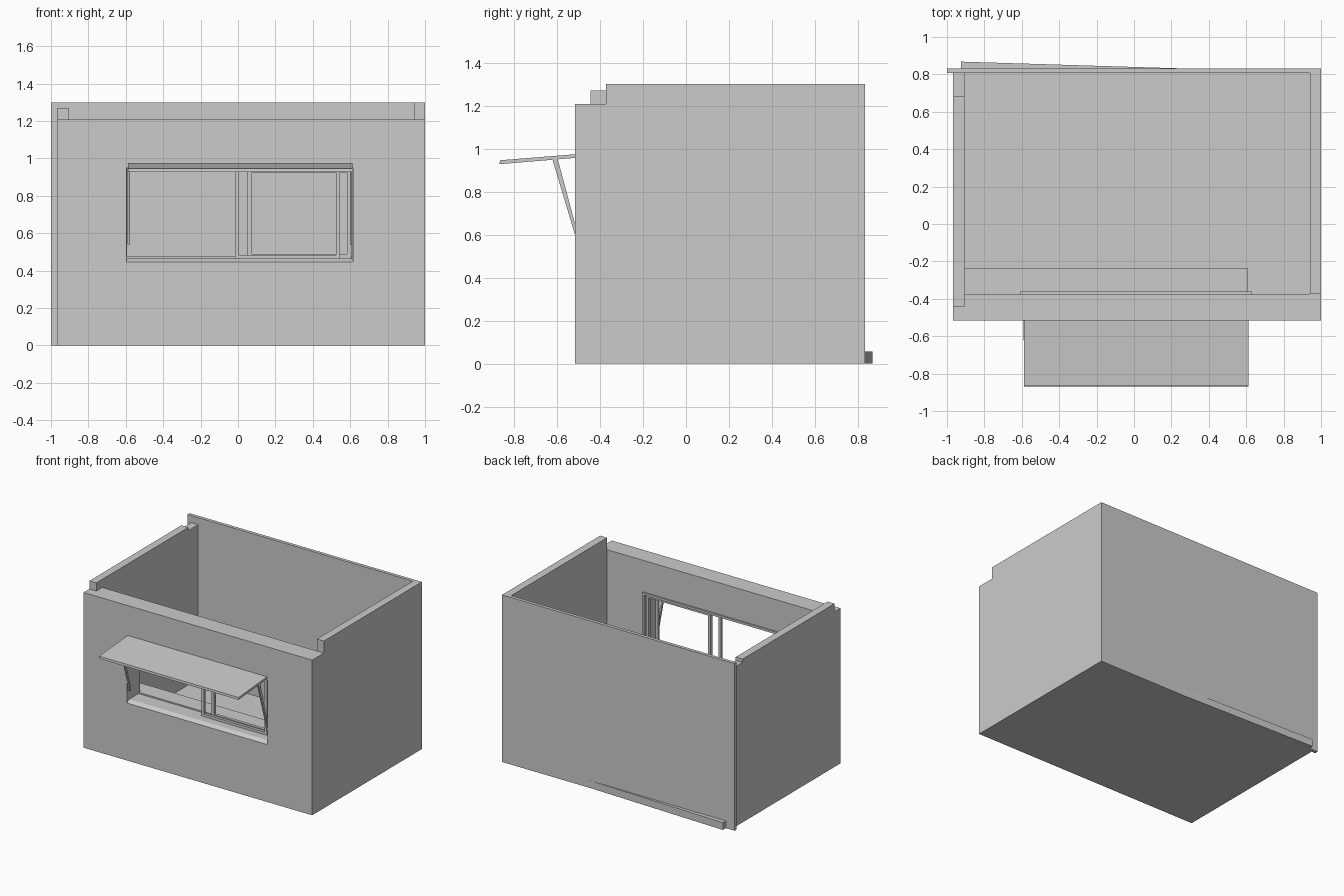
import bpy, bmesh
from mathutils import Vector

if "Cube" in bpy.data.objects:
    bpy.data.objects.remove(bpy.data.objects["Cube"])


def box(name, x0, x1, y0, y1, z0, z1):
    return prism(name, [(y0, z0), (y1, z0), (y1, z1), (y0, z1)], x0, x1)


def prism(name, profile, a0, a1, axis='x'):
    """Extrude a (y,z) profile along x, or an (x,y) profile along z."""
    bm = bmesh.new()
    if axis == 'x':
        pts = [Vector((a0, p, q)) for p, q in profile]
        step = Vector((a1 - a0, 0, 0))
    else:
        pts = [Vector((p, q, a0)) for p, q in profile]
        step = Vector((0, 0, a1 - a0))
    face = bm.faces.new([bm.verts.new(p) for p in pts])
    ext = bmesh.ops.extrude_face_region(bm, geom=[face])
    bmesh.ops.translate(bm, vec=step,
                        verts=[g for g in ext['geom'] if isinstance(g, bmesh.types.BMVert)])
    bmesh.ops.recalc_face_normals(bm, faces=bm.faces)
    me = bpy.data.meshes.new(name)
    bm.to_mesh(me)
    bm.free()
    ob = bpy.data.objects.new(name, me)
    bpy.context.collection.objects.link(ob)
    return ob


def frame(name, x0, x1, y0, y1, z0, z1, w):
    """Rectangular frame made of two stiles and two rails."""
    for side, a, b in (("left", x0, x0 + w), ("right", x1 - w, x1)):
        box(f"{name}_{side}_stile", a, b, y0, y1, z0, z1)
    for side, a, b in (("bottom", z0, z0 + w), ("top", z1 - w, z1)):
        box(f"{name}_{side}_rail", x0 + w, x1 - w, y0, y1, a, b)


WX0, WX1 = -0.595, 0.615      # window opening
WZ0, WZ1 = 0.465, 0.95
F0, F1 = -0.517, -0.373       # front wall depth
TOP = 1.207

# floor and back wall
box("floor", -0.91, 0.94, F1, 0.808, 0, 0.045)
box("back_wall", -1, 1, 0.806, 0.832, 0, 1.3)

# right wall
box("right_wall", 0.94, 1, F1, 0.806, 0, 1.3)

# left wall: small step up over the front wall, shallow notch at the back
prism("left_wall", [(F1, 0), (0.806, 0), (0.806, 1.245), (0.685, 1.245), (0.685, 1.27),
                    (-0.445, 1.27), (-0.445, TOP), (F1, TOP)], -0.967, -0.907)

# front wall around the window, with a sloping sill
box("front_wall_left", -0.967, WX0, F0, F1, 0, TOP)
box("front_wall_right", WX1, 1, F0, F1, 0, TOP)
box("front_wall_header", WX0, WX1, F0, F1, WZ1, TOP)
prism("front_wall_sill", [(F0, 0), (F1, 0), (F1, WZ0), (F0 + 0.03, WZ0), (F0, 0.447)], WX0, WX1)

# serving counter inside
box("counter", -0.905, 0.61, F1, -0.237, 0.445, 0.475)

# inner window trim and two sliding sashes pushed to the right
frame("window_trim", WX0 - 0.015, WX1 + 0.015, F1, -0.36, WZ0 - 0.012, WZ1 + 0.012, 0.017)
frame("outer_sash", -0.017, 0.545, -0.425, -0.405, WZ0, WZ1, 0.02)
frame("inner_sash", 0.05, 0.608, -0.398, -0.375, WZ0, WZ1, 0.024)

# raised flap and its two props
prism("awning", [(-0.868, 0.928), (-0.505, 0.958), (-0.505, 0.975), (-0.866, 0.946)], -0.588, 0.612)
for name, x in (("left", -0.59), ("right", 0.598)):
    prism(f"{name}_prop", [(-0.622, 0.95), (-0.597, 0.952), (-0.487, 0.54), (-0.505, 0.54),
                           (-0.517, 0.60)], x, x + 0.012)

# tapered strip at the foot of the back wall
prism("back_strip", [(-0.925, 0.832), (0.25, 0.832), (-0.925, 0.868)], 0, 0.057, 'z')
